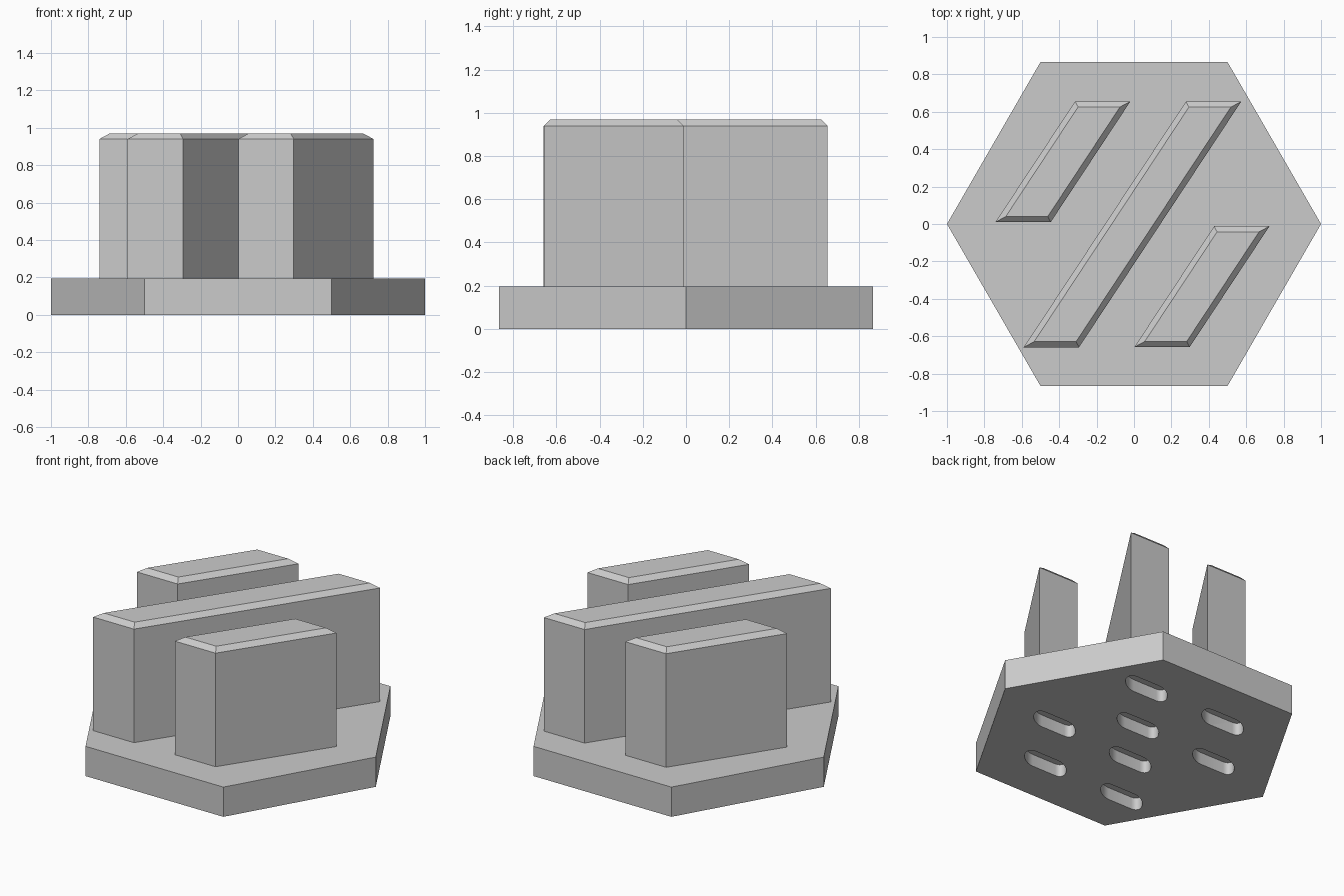
import bpy
import bmesh
import math

cube = bpy.data.objects.get("Cube")
if cube:
    bpy.data.objects.remove(cube, do_unlink=True)

# Single flat grey
grey = bpy.data.materials.new("light_grey")
grey.use_nodes = True
colour = (0.6, 0.6, 0.6, 1)
grey.diffuse_color = colour
grey.node_tree.nodes["Principled BSDF"].inputs["Base Color"].default_value = colour

BASE_TOP = 0.195
SLANT = 0.66     # x shift per unit of y along the bars


def prism(name, outline, low, high, bevel=0):
    """Extrude a flat outline upward, with an optional chamfered top."""
    bm = bmesh.new()
    face = bm.faces.new([bm.verts.new((x, y, low)) for x, y in outline])
    top = bmesh.ops.extrude_face_region(bm, geom=[face])["geom"]
    bmesh.ops.translate(bm, vec=(0, 0, high - bevel - low),
                        verts=[v for v in top if isinstance(v, bmesh.types.BMVert)])
    bmesh.ops.recalc_face_normals(bm, faces=bm.faces)
    if bevel:
        cap = max(bm.faces, key=lambda f: f.calc_center_median().z)
        bmesh.ops.inset_region(bm, faces=[cap], thickness=bevel, depth=bevel,
                               use_even_offset=True)
    mesh = bpy.data.meshes.new(name)
    bm.to_mesh(mesh)
    bm.free()
    mesh.materials.append(grey)
    obj = bpy.data.objects.new(name, mesh)
    bpy.context.collection.objects.link(obj)
    return obj


def slanted_bar(name, cx, cy, half_y, half_x=0.148):
    corners = [(-1, -1), (1, -1), (1, 1), (-1, 1)]
    outline = [(cx + sx * half_x + SLANT * sy * half_y, cy + sy * half_y)
               for sx, sy in corners]
    return prism(name, outline, BASE_TOP, 0.97, 0.03)


def slot_outline(cx, cy, radius=0.073, half=0.088, steps=12):
    """Slanted rounded slot."""
    points = []
    for side, start in ((1, -math.pi / 2), (-1, math.pi / 2)):
        for i in range(steps + 1):
            a = start + math.pi * i / steps
            y = radius * math.sin(a)
            points.append((cx + side * half + radius * math.cos(a) + SLANT * y, cy + y))
    return points


# Hexagonal base
hexagon = [(math.cos(i * math.pi / 3), math.sin(i * math.pi / 3)) for i in range(6)]
base = prism("hexagonal_base", hexagon, 0, BASE_TOP)

# Slots in the underside, in rows below the bars
rows = [(0, 0, (-0.54, -0.17, 0.17, 0.54)),
        (0.375, -0.33, (-0.197, 0.197)),
        (-0.375, 0.33, (-0.197, 0.197))]
for cx, cy, offsets in rows:
    for y in offsets:
        cutter = prism("slot_cutter", slot_outline(cx + SLANT * y, cy + y), -0.1, 0.08)
        cutter.hide_render = True
        cut = base.modifiers.new("slot", "BOOLEAN")
        cut.operation = "DIFFERENCE"
        cut.solver = "EXACT"
        cut.object = cutter
        bpy.context.view_layer.objects.active = base
        bpy.ops.object.modifier_apply(modifier=cut.name)
        bpy.data.objects.remove(cutter, do_unlink=True)

bpy.ops.object.select_all(action="DESELECT")
base.select_set(True)
bpy.context.view_layer.objects.active = base
bpy.ops.object.shade_smooth_by_angle(angle=math.radians(30))

# Three slanted upright bars
slanted_bar("centre_bar", -0.008, -0.002, 0.657)
slanted_bar("right_bar", -0.38, 0.333, 0.323)
slanted_bar("left_bar", 0.363, -0.335, 0.323)
